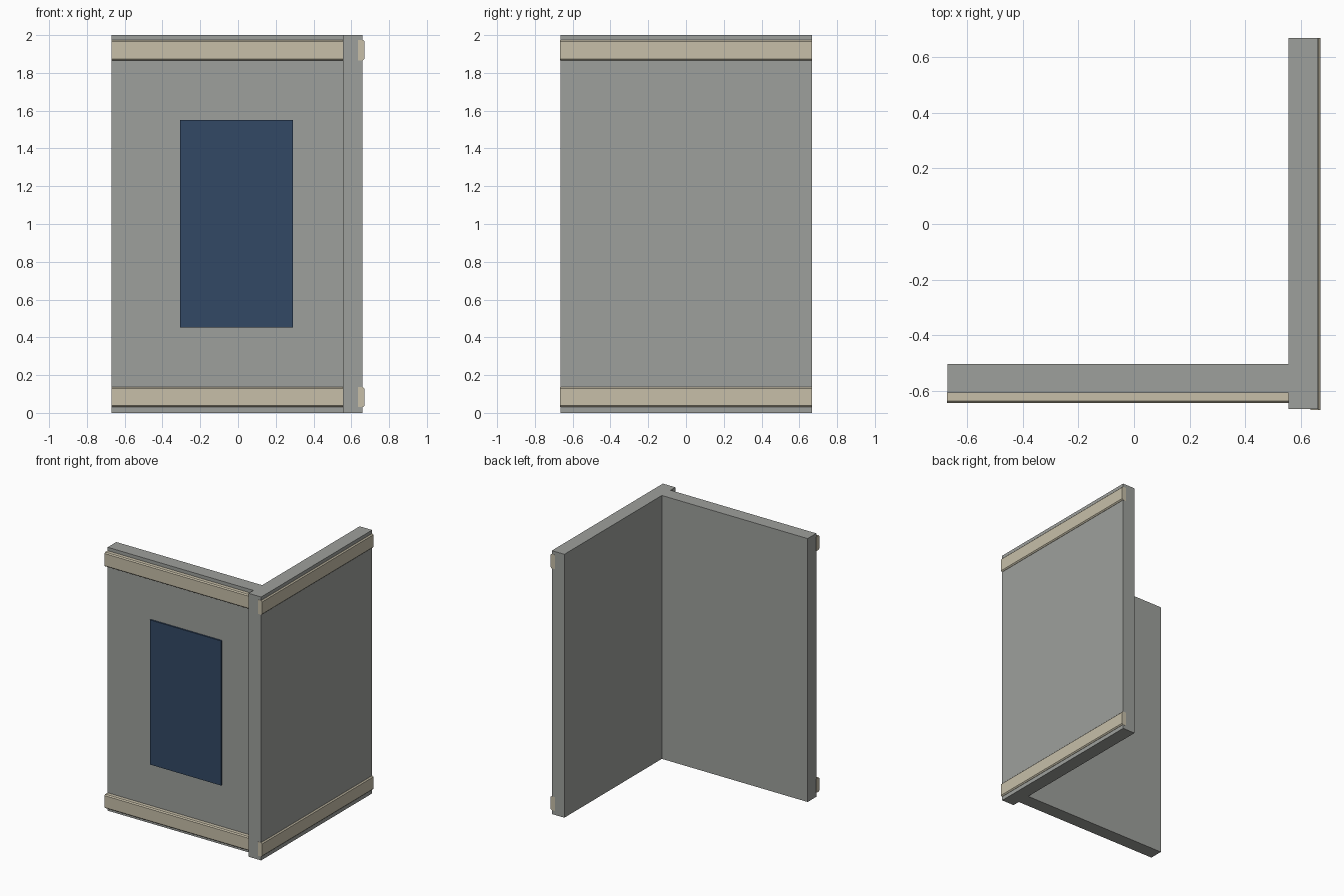
import bpy, bmesh

if "Cube" in bpy.data.objects:
    bpy.data.objects.remove(bpy.data.objects["Cube"])


def material(name, srgb):
    lin = [((c / 255 + 0.055) / 1.055) ** 2.4 for c in srgb]
    m = bpy.data.materials.new(name)
    m.diffuse_color = (*lin, 1)
    m.use_nodes = True
    m.node_tree.nodes["Principled BSDF"].inputs["Base Color"].default_value = m.diffuse_color
    return m


GREY = material("concrete grey", (158, 160, 156))
CREAM = material("cream trim", (199, 191, 169))
BLUE = material("window blue", (50, 72, 101))


def prism(name, profile, to_3d, start, end, mat):
    """Extrude a 2D profile along an axis; to_3d places (u, v, along)."""
    bm = bmesh.new()
    a = [bm.verts.new(to_3d(u, v, start)) for u, v in profile]
    b = [bm.verts.new(to_3d(u, v, end)) for u, v in profile]
    bm.faces.new(a)
    bm.faces.new(b)
    n = len(a)
    for i in range(n):
        bm.faces.new((a[i], a[(i + 1) % n], b[(i + 1) % n], b[i]))
    bmesh.ops.recalc_face_normals(bm, faces=bm.faces)
    me = bpy.data.meshes.new(name)
    bm.to_mesh(me)
    bm.free()
    me.materials.append(mat)
    ob = bpy.data.objects.new(name, me)
    bpy.context.collection.objects.link(ob)
    return ob


def box(name, x, y, z, mat):
    rect = [(x[0], y[0]), (x[1], y[0]), (x[1], y[1]), (x[0], y[1])]
    return prism(name, rect, lambda u, v, w: (u, v, w), z[0], z[1], mat)


def trim_profile(inner, outer, z0, z1, c=0.008):
    """Strip section with its two outer edges chamfered."""
    d = c if outer > inner else -c
    return [(inner, z0), (outer - d, z0), (outer, z0 + c),
            (outer, z1 - c), (outer - d, z1), (inner, z1)]


# Walls
box("front_wall", (-0.67, 0.555), (-0.607, -0.503), (0, 2), GREY)
box("side_wall", (0.555, 0.66), (-0.665, 0.667), (0, 2), GREY)

# Horizontal trim strips at the bottom and top of both walls
for label, z0, z1 in (("lower", 0.03, 0.136), ("upper", 1.866, 1.974)):
    prism(f"front_{label}_trim", trim_profile(-0.605, -0.643, z0, z1),
          lambda u, v, w: (w, u, v), -0.671, 0.556, CREAM)
    prism(f"side_{label}_trim", trim_profile(0.634, 0.67, z0, z1),
          lambda u, v, w: (u, w, v), -0.667, 0.668, CREAM)

# Window panel on the front wall
box("window_panel", (-0.307, 0.292), (-0.619, -0.605), (0.452, 1.55), BLUE)
